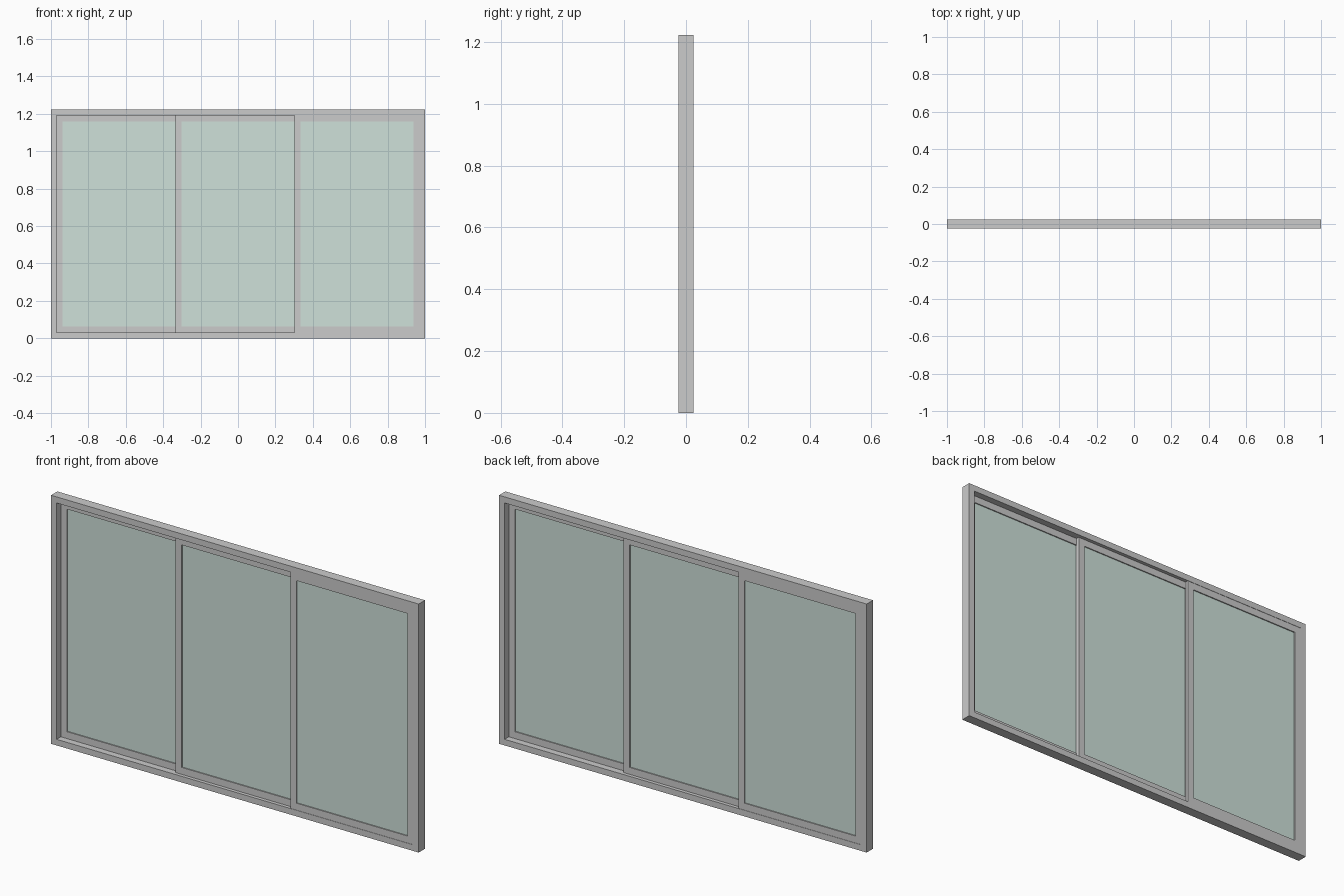
import bpy, bmesh

if "Cube" in bpy.data.objects:
    bpy.data.objects.remove(bpy.data.objects["Cube"])

W, H, D = 2.0, 1.222, 0.049      # overall window size
FRAME = 0.03                     # outer frame face width
STILE, RAIL = 0.033, 0.034       # sash member widths
SASH_D, PITCH = 0.0145, 0.0155   # sash thickness, track spacing


def finish(name, bm, mat=None):
    bmesh.ops.recalc_face_normals(bm, faces=bm.faces)
    mesh = bpy.data.meshes.new(name)
    bm.to_mesh(mesh)
    bm.free()
    obj = bpy.data.objects.new(name, mesh)
    bpy.context.collection.objects.link(obj)
    if mat:
        mesh.materials.append(mat)
    return obj


def ring(name, x0, x1, z0, z1, wx, wz, y, depth):
    """Rectangular frame with a mitred corner at each end of its members."""
    bm = bmesh.new()
    loops = []
    for dx, dz, s in ((0, 0, -1), (0, 0, 1), (wx, wz, 1), (wx, wz, -1)):
        yy = y + s * depth / 2
        loops.append([bm.verts.new((x, yy, z)) for x, z in (
            (x0 + dx, z0 + dz), (x1 - dx, z0 + dz),
            (x1 - dx, z1 - dz), (x0 + dx, z1 - dz))])
    for i in range(4):
        a, b = loops[i], loops[(i + 1) % 4]
        for j in range(4):
            k = (j + 1) % 4
            bm.faces.new((a[j], a[k], b[k], b[j]))
    return finish(name, bm)


def box(name, x0, x1, y, depth, z0, z1, mat=None):
    bm = bmesh.new()
    bmesh.ops.create_cube(bm, size=1)
    bmesh.ops.scale(bm, vec=(x1 - x0, depth, z1 - z0), verts=bm.verts)
    bmesh.ops.translate(bm, vec=((x0 + x1) / 2, y, (z0 + z1) / 2), verts=bm.verts)
    return finish(name, bm, mat)


glass = bpy.data.materials.new("glass")
glass.diffuse_color = (0.62, 0.75, 0.70, 0.5)
glass.use_nodes = True
glass.node_tree.nodes["Principled BSDF"].inputs["Base Color"].default_value = glass.diffuse_color

# Outer frame
ring("outer_frame", -W / 2, W / 2, 0, H, FRAME, FRAME, 0, D)

# Three sliding sashes, each on its own track, overlapping by one stile
inner = W / 2 - FRAME
sash_w = (2 * inner + 2 * STILE) / 3
z0, z1 = FRAME, H - FRAME
for i, side in enumerate(("left", "middle", "right")):
    x0 = -inner + i * (sash_w - STILE)
    x1 = x0 + sash_w
    y = (1 - i) * PITCH
    ring(side + "_sash", x0, x1, z0, z1, STILE, RAIL, y, SASH_D)
    # Pane, set in the middle of its sash
    box(side + "_glass", x0 + STILE, x1 - STILE, y, 0.004,
        z0 + RAIL, z1 - RAIL, glass)
